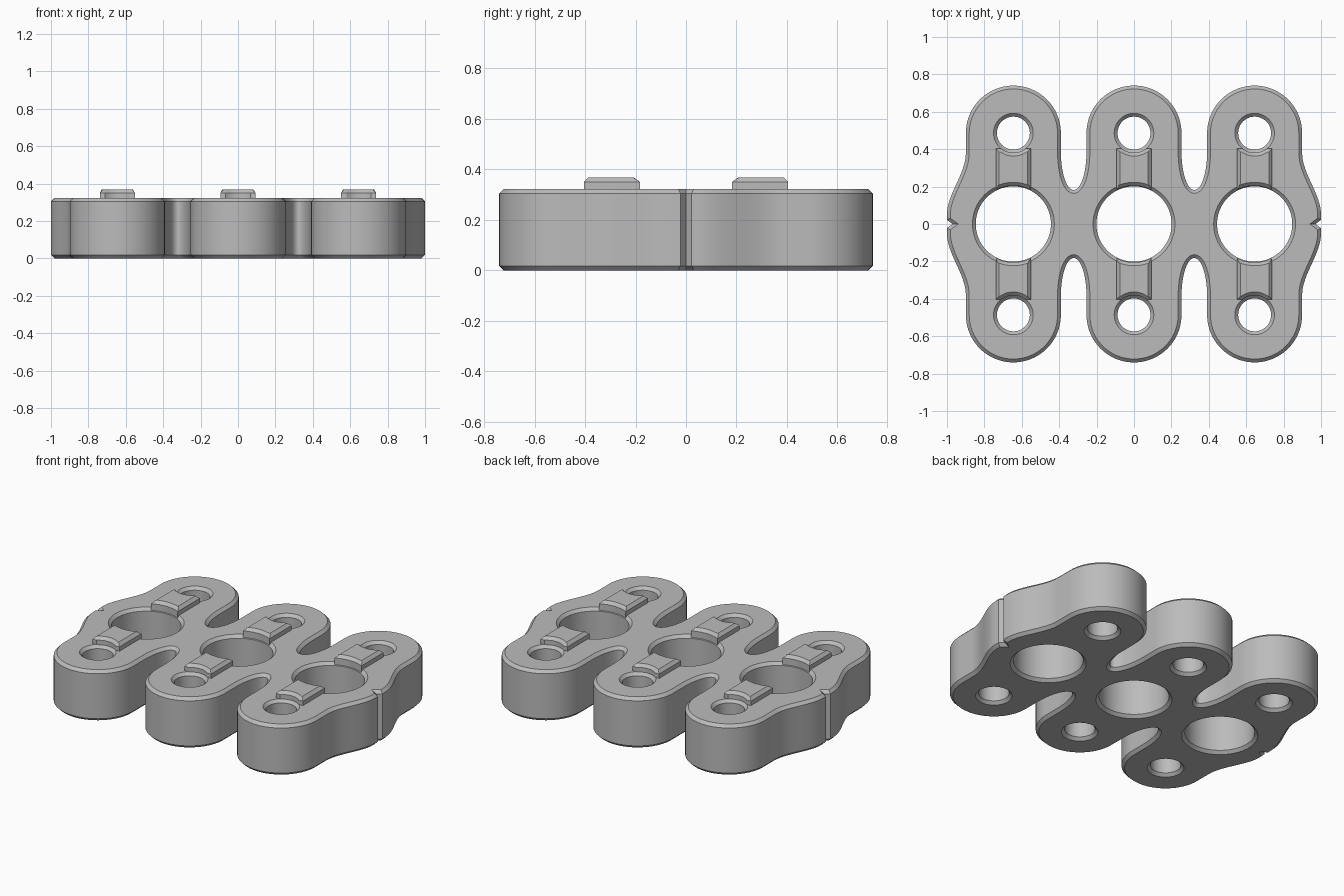
import bpy, bmesh
from math import sin, cos, pi, radians, sqrt

cube = bpy.data.objects.get("Cube")
if cube:
    bpy.data.objects.remove(cube)

LOBES = (-0.645, 0.0, 0.645)   # x of the three links
LOBE_Y, LOBE_R = 0.486, 0.254  # rounded link ends
BIG_R, SMALL_R = 0.201, 0.088  # bores
CHAMFER = 0.018
HEIGHT = 0.322

grey = bpy.data.materials.new("plain grey")
grey.use_nodes = True
colour = (0.5, 0.5, 0.5, 1)
grey.diffuse_color = colour
grey.node_tree.nodes["Principled BSDF"].inputs["Base Color"].default_value = colour


def arc(cx, cy, rx, ry, start, end, n):
    """Points on an elliptical arc, angles in degrees."""
    return [(cx + rx * cos(radians(start + (end - start) * i / n)),
             cy + ry * sin(radians(start + (end - start) * i / n)))
            for i in range(n + 1)]


def circle(cx, cy, r, n=64):
    return arc(cx, cy, r, r, 0, 360, n)[:-1]


def chamfered_slab(name, loops, z0, z1):
    """Extrude closed outlines (first outer, then holes) with chamfered rims."""
    curve = bpy.data.curves.new(name, 'CURVE')
    curve.dimensions = '2D'
    curve.fill_mode = 'BOTH'
    curve.extrude = (z1 - z0) / 2 - CHAMFER
    curve.bevel_depth = CHAMFER
    curve.bevel_resolution = 0
    curve.offset = -CHAMFER
    for loop in loops:
        s = curve.splines.new('POLY')
        s.points.add(len(loop) - 1)
        for p, (x, y) in zip(s.points, loop):
            p.co = (x, y, 0, 1)
        s.use_cyclic_u = True
    temp = bpy.data.objects.new(name + "_outline", curve)
    bpy.context.collection.objects.link(temp)
    mesh = bpy.data.meshes.new_from_object(
        temp.evaluated_get(bpy.context.evaluated_depsgraph_get()))
    bpy.data.objects.remove(temp)
    bpy.data.curves.remove(curve)

    # Weld the caps to the walls
    bm = bmesh.new()
    bm.from_mesh(mesh)
    bmesh.ops.remove_doubles(bm, verts=bm.verts, dist=0.0002)
    bmesh.ops.translate(bm, verts=bm.verts, vec=(0, 0, (z0 + z1) / 2))
    bmesh.ops.recalc_face_normals(bm, faces=bm.faces)
    bm.to_mesh(mesh)
    bm.free()

    mesh.materials.clear()
    mesh.materials.append(grey)
    obj = bpy.data.objects.new(name, mesh)
    bpy.context.collection.objects.link(obj)
    bpy.ops.object.select_all(action='DESELECT')
    obj.select_set(True)
    bpy.context.view_layer.objects.active = obj
    bpy.ops.object.shade_smooth_by_angle(angle=radians(30))
    return obj


# Bulging end flank with a small V notch at the middle
flank = [(0.97, 0.0), (1.0, 0.022)]
for i in range(17):
    t = 1 - i / 16
    flank.append((0.899 + 0.101 * t * t * (3 - 2 * t), 0.38 - 0.33 * t))

# Back half of the outline, left to right, then mirrored to the front
back = [(-x, y) for x, y in flank]
for i, cx in enumerate(LOBES):
    back += arc(cx, LOBE_Y, LOBE_R, LOBE_R, 180, 0, 40)
    if i < 2:
        mid = (cx + LOBES[i + 1]) / 2
        back += arc(mid, 0.385, 0.0685, 0.203, 180, 360, 24)
back += flank[::-1]
outline = back + [(x, -y) for x, y in back[-2:0:-1]]

# Body with its nine bores
bores = []
for cx in LOBES:
    bores.append(circle(cx, 0, BIG_R, 80))
    bores += [circle(cx, s * LOBE_Y, SMALL_R, 48) for s in (1, -1)]
chamfered_slab("link_body", [outline] + bores, 0, HEIGHT)

# Raised tabs between each large bore and its small bores
HALF_W, TAB_END = 0.094, 0.404
inner = 90 + 180 / pi * (HALF_W / 0.205) * 1.037
tab = arc(0, 0, 0.205, 0.205, inner, 180 - inner, 10)
cut_r = 0.105
cut_x = sqrt(cut_r ** 2 - (LOBE_Y - TAB_END) ** 2)
cut_angle = 180 / pi * (cut_x / cut_r) * 1.085
tab += [(HALF_W, TAB_END)]
tab += arc(0, LOBE_Y, cut_r, cut_r, 270 + cut_angle, 270 - cut_angle, 10)
tab += [(-HALF_W, TAB_END)]
for cx, place in zip(LOBES, ("right", "middle", "left")):
    for s, end in ((1, "back"), (-1, "front")):
        chamfered_slab(f"{place}_{end}_tab", [[(cx + x, s * y) for x, y in tab]],
                       0.26, 0.368)
